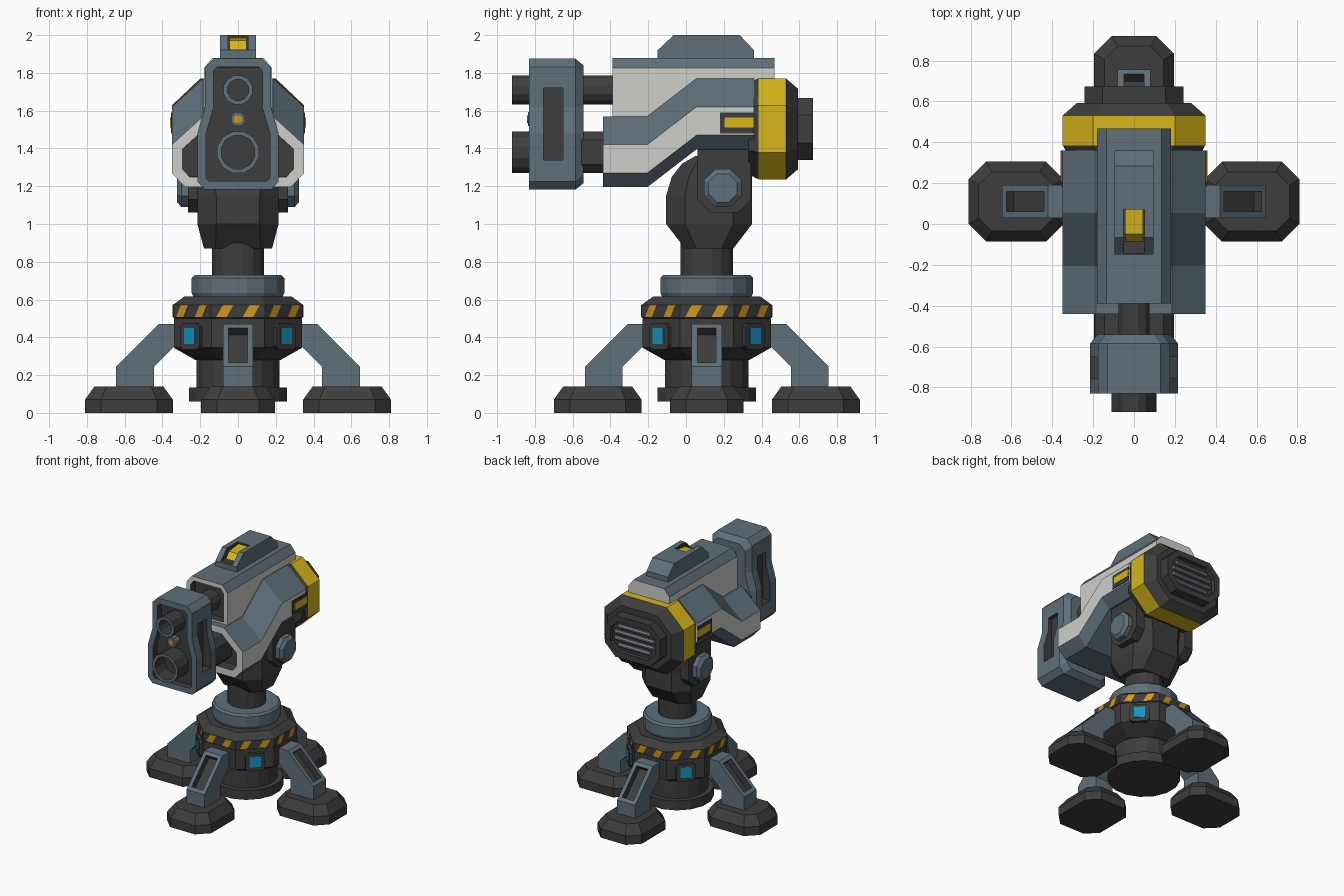
import bpy, bmesh, math
from mathutils import Matrix, Vector

if "Cube" in bpy.data.objects:
    bpy.data.objects.remove(bpy.data.objects["Cube"])

COLOURS = [("dark_grey", (0.047, 0.047, 0.047)), ("blue_steel", (0.115, 0.16, 0.195)),
           ("off_white", (0.62, 0.62, 0.6)), ("yellow", (0.68, 0.47, 0.01)),
           ("orange", (0.65, 0.31, 0.01)), ("light_blue", (0.01, 0.3, 0.52)),
           ("vent_grey", (0.2, 0.22, 0.24))]
MATS = []
for n, c in COLOURS:
    m = bpy.data.materials.new(n)
    m.diffuse_color = (*c, 1)
    m.use_nodes = True
    m.node_tree.nodes["Principled BSDF"].inputs["Base Color"].default_value = m.diffuse_color
    MATS.append(m)
DARK, STEEL, WHITE, YELLOW, ORANGE, BLUE, VENT = range(7)
CY = 0.11  # centre of the base in y


def loft(name, rings, mat=DARK, side_mats=None, M=None):
    """Skin a list of 3D rings, with flat caps."""
    bm = bmesh.new()
    vs = [[bm.verts.new(p) for p in r] for r in rings]
    n = len(rings[0])
    for a, b in zip(vs, vs[1:]):
        for j in range(n):
            f = bm.faces.new((a[j], a[(j + 1) % n], b[(j + 1) % n], b[j]))
            f.material_index = side_mats[j] if side_mats else mat
    for r in (vs[0], vs[-1]):
        bm.faces.new(r).material_index = mat
    if M:
        bm.transform(M)
    bmesh.ops.recalc_face_normals(bm, faces=bm.faces)
    me = bpy.data.meshes.new(name)
    bm.to_mesh(me)
    bm.free()
    for m in MATS:
        me.materials.append(m)
    ob = bpy.data.objects.new(name, me)
    bpy.context.collection.objects.link(ob)
    return ob


def ring(axis, pts, w):
    """2D points placed at w along an axis."""
    if axis == 'x':
        return [(w, a, b) for a, b in pts]
    if axis == 'y':
        return [(a, w, b) for a, b in pts]
    return [(a, b, w) for a, b in pts]


def prism(name, axis, pts, lo, hi, mat=DARK, **k):
    return loft(name, [ring(axis, pts, lo), ring(axis, pts, hi)], mat, **k)


def stack(name, axis, sections, mat=DARK, **k):
    return loft(name, [ring(axis, p, w) for w, p in sections], mat, **k)


def rect(a0, a1, b0, b1, c=0.0):
    if c == 0:
        return [(a0, b0), (a1, b0), (a1, b1), (a0, b1)]
    return [(a0 + c, b0), (a1 - c, b0), (a1, b0 + c), (a1, b1 - c),
            (a1 - c, b1), (a0 + c, b1), (a0, b1 - c), (a0, b0 + c)]


def ngon(n, apothem, ca=0, cb=0):
    r = apothem / math.cos(math.pi / n)
    return [(ca + r * math.cos((i + .5) * math.tau / n), cb + r * math.sin((i + .5) * math.tau / n))
            for i in range(n)]


def sym(pts):
    return pts + [(-a, b) for a, b in reversed(pts)]


def recess(ob, direction, thick, depth, rim, floor=DARK):
    """Inset and sink the face that looks in a direction."""
    bm = bmesh.new()
    bm.from_mesh(ob.data)
    d = Vector(direction).normalized()
    f = max(bm.faces, key=lambda f: (round(f.normal.dot(d), 3), f.calc_area()))
    for t, dep, m in ((thick, 0, rim), (0.0005, -depth, floor)):
        out = bmesh.ops.inset_individual(bm, faces=[f], thickness=t, depth=dep, use_even_offset=True)
        for g in out['faces']:
            g.material_index = m
    f.material_index = floor
    bm.to_mesh(ob.data)
    bm.free()


def cut(ob, cutter):
    mod = ob.modifiers.new("cut", 'BOOLEAN')
    mod.operation, mod.object, mod.solver = 'DIFFERENCE', cutter, 'EXACT'
    cutter.hide_render = True
    bpy.context.view_layer.objects.active = ob
    bpy.ops.object.modifier_apply(modifier=mod.name)
    bpy.data.objects.remove(cutter)


# Base column, hazard ring, collar and neck
BASE = Matrix.Translation((0, CY, 0))
stack("base_column", 'z', [(0.06, ngon(16, .26)), (.135, ngon(16, .26)), (.135, ngon(16, .22)),
                           (.3, ngon(16, .22))], M=BASE)
stack("base_body", 'z', [(.28, ngon(8, .225)), (.345, ngon(8, .34)), (.5, ngon(8, .34))], M=BASE)
stack("hazard_ring", 'z', [(.49, ngon(8, .315)), (.505, ngon(8, .345)), (.572, ngon(8, .345)),
                           (.615, ngon(8, .285))], M=BASE)
stack("steel_collar", 'z', [(.6, ngon(16, .23)), (.635, ngon(16, .245)), (.715, ngon(16, .245)),
                            (.73, ngon(16, .23))], STEEL, M=BASE)
prism("neck", 'z', ngon(16, .138), .7, .9, M=BASE)
for k in range(8):
    T = BASE @ Matrix.Rotation(k * math.pi / 4, 4, 'Z')
    for c in (-.07, .07):
        stripe = [(c - .045, .508), (c + .01, .508), (c + .045, .57), (c - .01, .57)]
        prism("hazard_stripe", 'x', stripe, .341, .348, ORANGE, M=T)
    if k % 2:
        prism("light_frame", 'x', rect(-.072, .072, .335, .472, .02), .33, .362, M=T)
        prism("status_light", 'x', rect(-.04, .04, .365, .45), .355, .366, BLUE, M=T)

# Four legs with feet
LEG = [(.3, .47), (.42, .47), (.645, .245), (.645, .12), (.445, .12), (.445, .245), (.34, .35), (.3, .35)]
for k in range(4):
    T = BASE @ Matrix.Rotation(k * math.pi / 2, 4, 'Z')
    leg = prism("leg", 'y', LEG, -.08, .08, STEEL, M=T)
    recess(leg, T.to_3x3() @ Vector((1, 0, 1)), .03, .05, STEEL)
    stack("foot", 'z', [(0, rect(.345, .81, -.195, .195, .085)), (.07, rect(.345, .81, -.195, .195, .085)),
                        (.14, rect(.395, .76, -.145, .145, .065))], M=T)

# Yoke that carries the head
stack("yoke", 'z', [(.87, rect(-.18, .18, -.005, .25, .06)), (1.0, rect(-.215, .215, -.105, .35, .1)),
                    (1.15, rect(-.215, .215, -.105, .35, .1)), (1.25, rect(-.215, .215, -.075, .35, .09)),
                    (1.32, rect(-.215, .215, -.02, .345, .07)), (1.36, rect(-.215, .215, .05, .34, .05))])
for s in (-1, 1):
    prism("pivot_bracket", 'x', [(.06, 1.45), (.06, 1.13), (.13, 1.06), (.275, 1.06), (.345, 1.13),
                                 (.345, 1.45)], s * .19, s * .265)
    stack("pivot_cap", 'x', [(s * .2, ngon(8, .1, .195, 1.19)), (s * .3, ngon(8, .1, .195, 1.19)),
                             (s * .322, ngon(8, .075, .195, 1.19))], STEEL)

# Head hull: stepped eight-sided loft
def hull_section(z):
    return sym([(.185, z), (.35, z - .15), (.35, z - .30), (.28, z - .375)])

hull = stack("head_hull", 'y', [(y, hull_section(z)) for y, z in
                                ((-.44, 1.57), (-.205, 1.57), (.055, 1.77), (.36, 1.77))], WHITE,
             side_mats=[STEEL, WHITE, STEEL, STEEL, STEEL, WHITE, STEEL, STEEL])
recess(hull, (0, -1, 0), .055, .09, WHITE)

# Upper body with steel top
upper = prism("upper_body", 'y', sym([(.135, 1.88), (.18, 1.825), (.18, 1.55)]), -.39, .468, WHITE,
              side_mats=[STEEL, WHITE, WHITE, WHITE, STEEL, STEEL])
recess(upper, (0, -1, 0), .035, .06, WHITE)

# Sight housing with notch and yellow lens
sight = prism("sight_housing", 'x', [(-.15, 1.86), (-.15, 1.92), (-.065, 2.0), (.285, 2.0), (.36, 1.92),
                                     (.36, 1.86)], -.095, .095, STEEL)
cut(sight, prism("notch_cutter", 'x', rect(-.3, .07, 1.925, 2.1), -.052, .052))
prism("sight_lens", 'x', [(-.09, 1.92), (-.05, 1.972), (.07, 1.985), (.07, 1.92)], -.045, .045, YELLOW)

# Side slots
for s in (-1, 1):
    prism("slot_frame", 'x', rect(.18, .36, 1.48, 1.59), s * .33, s * .356)
    prism("slot_light", 'x', rect(.205, .36, 1.51, 1.565), s * .35, s * .36, YELLOW)

# Rear: dark gap, yellow band, tapered end and vent
def rear(k):
    cz = 1.503
    return sym([(.2 * k, cz + .267 * k), (.35 * k, cz + .125 * k), (.35 * k, cz - .125 * k), (.2 * k, cz - .267 * k)])

prism("rear_gap", 'y', rear(.94), .33, .40)
stack("rear_rim", 'y', [(.36, rear(.96)), (.385, rear(.995)), (.4, rear(.995))])
prism("yellow_band", 'y', rear(1), .385, .53, YELLOW)
stack("rear_end", 'y', [(.53, rear(1)), (.592, rear(.8))])
vent = prism("vent_block", 'y', rect(-.243, .243, 1.338, 1.668, .09), .58, .672)
recess(vent, (0, 1, 0), .045, .035, DARK)
for i in range(4):
    z = 1.428 + i * .05
    w = .14 if i in (0, 3) else .17
    prism("vent_slat", 'x', rect(.63, .662, z - .015, z + .015, .01), -w, w, VENT)

# Muzzle shroud around the barrels
def shroud(d):
    return sym([(.13 - d, 1.875 - d), (.175 - d, 1.83 - d), (.175 - d, 1.62), (.215 - d, 1.48),
                (.215 - d, 1.225 + d), (.175 - d, 1.182 + d)])

sh = stack("muzzle_shroud", 'y', [(-.83, shroud(0)), (-.585, shroud(0)), (-.542, shroud(.035))], STEEL)
recess(sh, (0, -1, 0), .045, .05, STEEL)
for s in (-1, 1):
    cut(sh, prism("side_cutter", 'x', rect(-.755, -.65, 1.34, 1.72), s * .145, s * .4))

# Barrels
prism("lower_barrel_housing", 'y', rect(-.19, .19, 1.27, 1.49, .045), -.6, -.34)
for name, z, r, back in (("upper_barrel", 1.71, .077, -.3), ("lower_barrel", 1.38, .11, -.4)):
    b = prism(name, 'y', ngon(12, r, 0, z), -.92, back)
    recess(b, (0, -1, 0), .022, .12, STEEL)
prism("sensor_rim", 'y', ngon(8, .037, 0, 1.555), -.837, -.7, STEEL)
prism("sensor_lens", 'y', ngon(8, .02, 0, 1.555), -.841, -.8, ORANGE)
